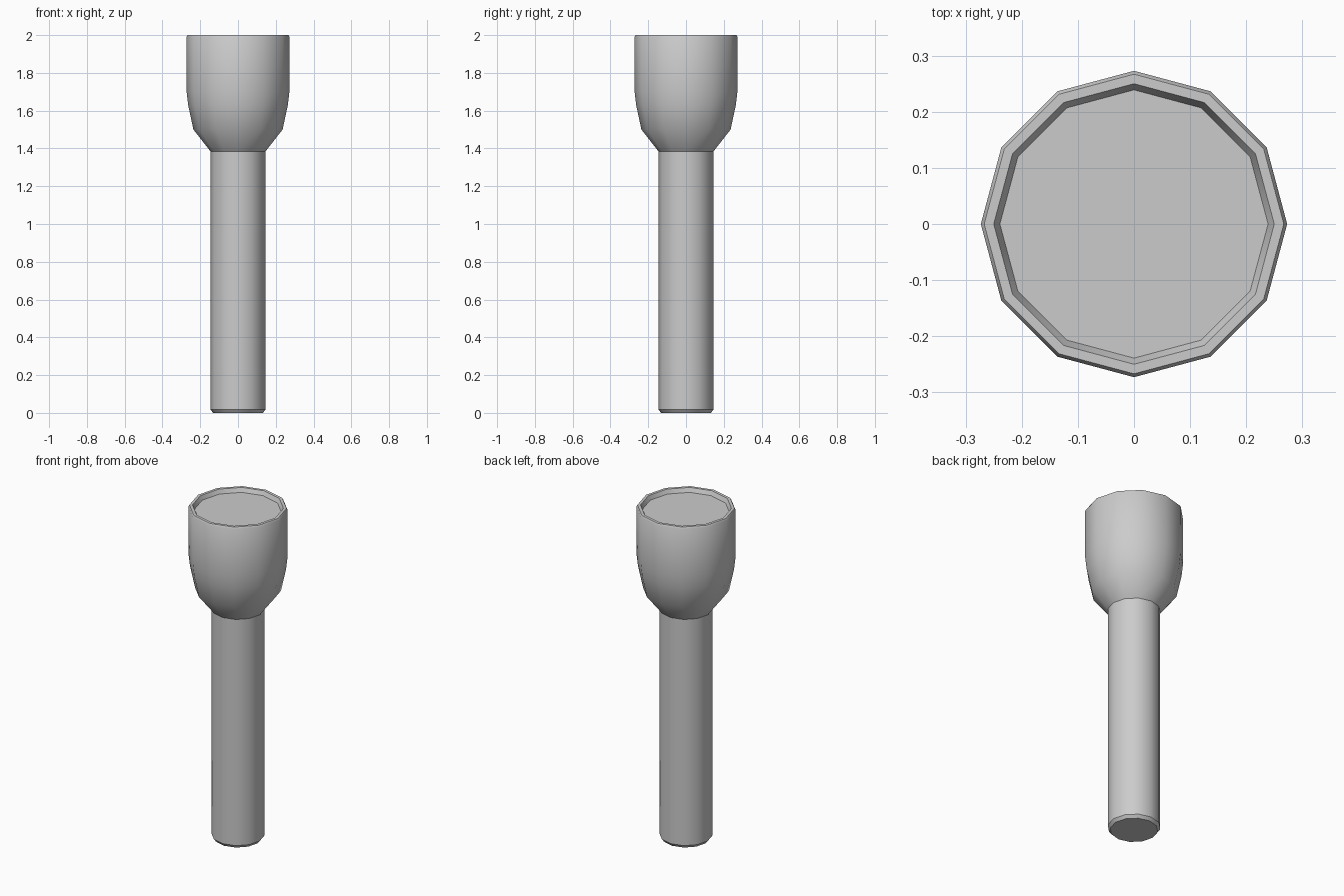
import bpy, bmesh
from math import cos, sin, tau, radians

if "Cube" in bpy.data.objects:
    bpy.data.objects.remove(bpy.data.objects["Cube"])

SIDES = 12

def lathe(name, profile, cap_start=False, cap_end=False):
    """Revolve (radius, z) points, listed bottom-outside first, into a 12-sided part."""
    bm = bmesh.new()
    rings = [[bm.verts.new((r * cos(tau * i / SIDES), r * sin(tau * i / SIDES), z))
              for i in range(SIDES)] for r, z in profile]
    for a, b in zip(rings, rings[1:]):
        for i in range(SIDES):
            j = (i + 1) % SIDES
            bm.faces.new((a[i], a[j], b[j], b[i]))
    if cap_start:
        bm.faces.new(rings[0][::-1])
    if cap_end:
        bm.faces.new(rings[-1])
    mesh = bpy.data.meshes.new(name)
    bm.to_mesh(mesh)
    bm.free()
    obj = bpy.data.objects.new(name, mesh)
    bpy.context.collection.objects.link(obj)
    bpy.ops.object.select_all(action='DESELECT')
    obj.select_set(True)
    bpy.context.view_layer.objects.active = obj
    bpy.ops.object.shade_smooth_by_angle(angle=radians(35))
    return obj

# Straight grip with a bevelled tail end
lathe("handle", [(0.132, 0), (0.146, 0.018), (0.146, 1.385)], cap_start=True)

# Flared head, thin rim and the inner wall of the recess
lathe("head", [(0.146, 1.385), (0.236, 1.50), (0.264, 1.63), (0.272, 1.70),
               (0.273, 1.99), (0.267, 2.0), (0.25, 2.0), (0.239, 1.975)])

# Flat lens set just below the rim
lathe("lens", [(0.239, 1.975)], cap_end=True)
